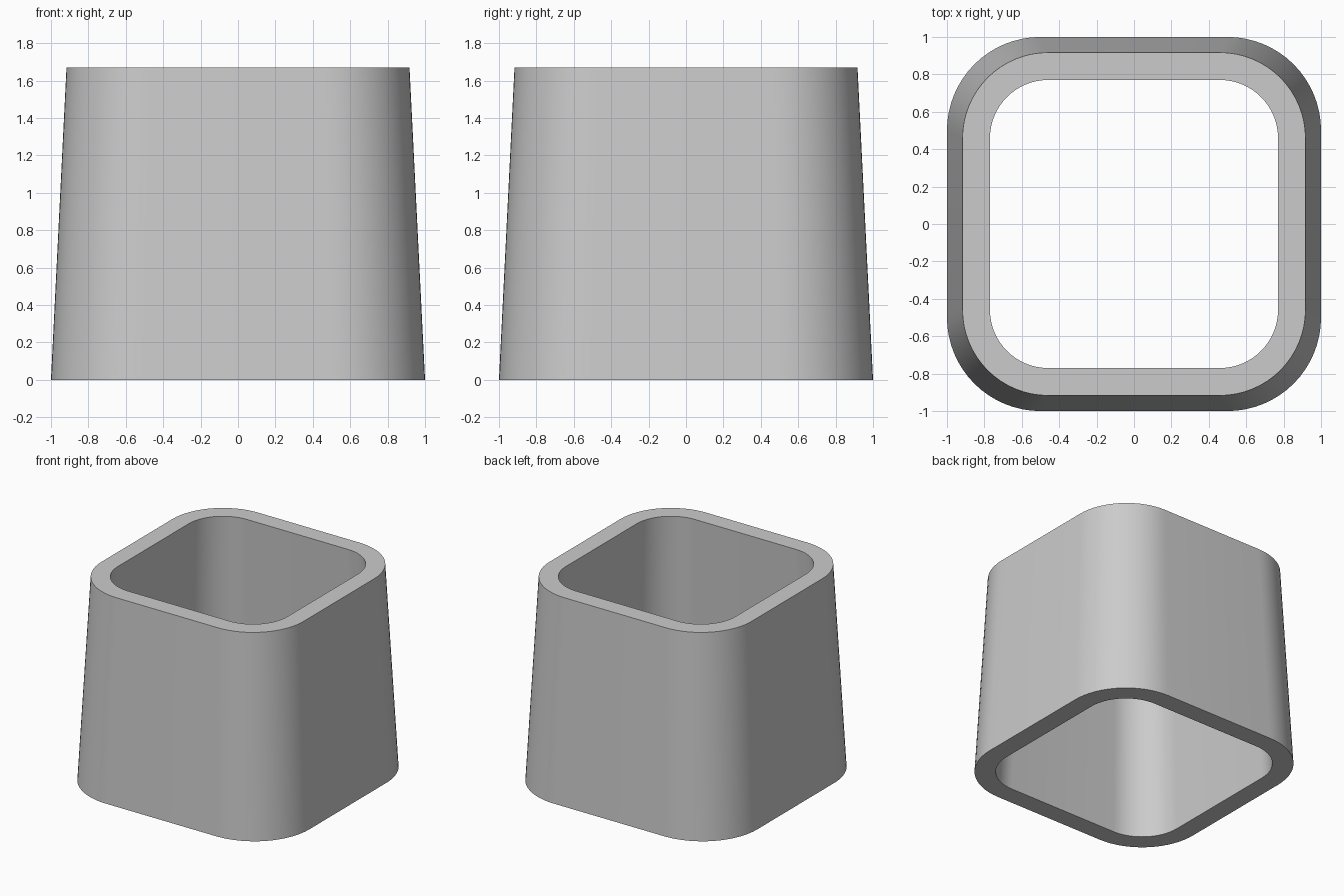
import bpy, bmesh, math

if "Cube" in bpy.data.objects:
    bpy.data.objects.remove(bpy.data.objects["Cube"])

HEIGHT = 1.67
TAPER = 0.917          # top size relative to the base
CORNER_STEPS = 16

grey = bpy.data.materials.new("light_grey")
grey.diffuse_color = (0.6, 0.6, 0.6, 1)
grey.use_nodes = True
grey.node_tree.nodes["Principled BSDF"].inputs["Base Color"].default_value = grey.diffuse_color


def rounded_square(bm, half, radius, scale, z):
    """Ring of vertices around a square with round corners."""
    ring = []
    c = half - radius
    for q, (sx, sy) in enumerate([(1, 1), (-1, 1), (-1, -1), (1, -1)]):
        for i in range(CORNER_STEPS + 1):
            a = math.pi / 2 * (q + i / CORNER_STEPS)
            x = sx * c + radius * math.cos(a)
            y = sy * c + radius * math.sin(a)
            ring.append(bm.verts.new((x * scale, y * scale, z)))
    return ring


# Tapered open sleeve: outer wall, top rim, inner wall, bottom rim
bm = bmesh.new()
loops = [rounded_square(bm, 1.0, 0.50, 1, 0),
         rounded_square(bm, 1.0, 0.50, TAPER, HEIGHT),
         rounded_square(bm, 0.84, 0.34, TAPER, HEIGHT),
         rounded_square(bm, 0.84, 0.34, 1, 0)]
for k, low in enumerate(loops):
    high = loops[(k + 1) % 4]
    for i in range(len(low)):
        j = (i + 1) % len(low)
        bm.faces.new((low[i], low[j], high[j], high[i]))
bmesh.ops.recalc_face_normals(bm, faces=bm.faces)

mesh = bpy.data.meshes.new("tapered_sleeve")
bm.to_mesh(mesh)
bm.free()
mesh.materials.append(grey)
sleeve = bpy.data.objects.new("tapered_sleeve", mesh)
bpy.context.collection.objects.link(sleeve)

# Smooth round corners with crisp rims
bpy.context.view_layer.objects.active = sleeve
sleeve.select_set(True)
bpy.ops.object.shade_smooth_by_angle(angle=math.radians(30))
